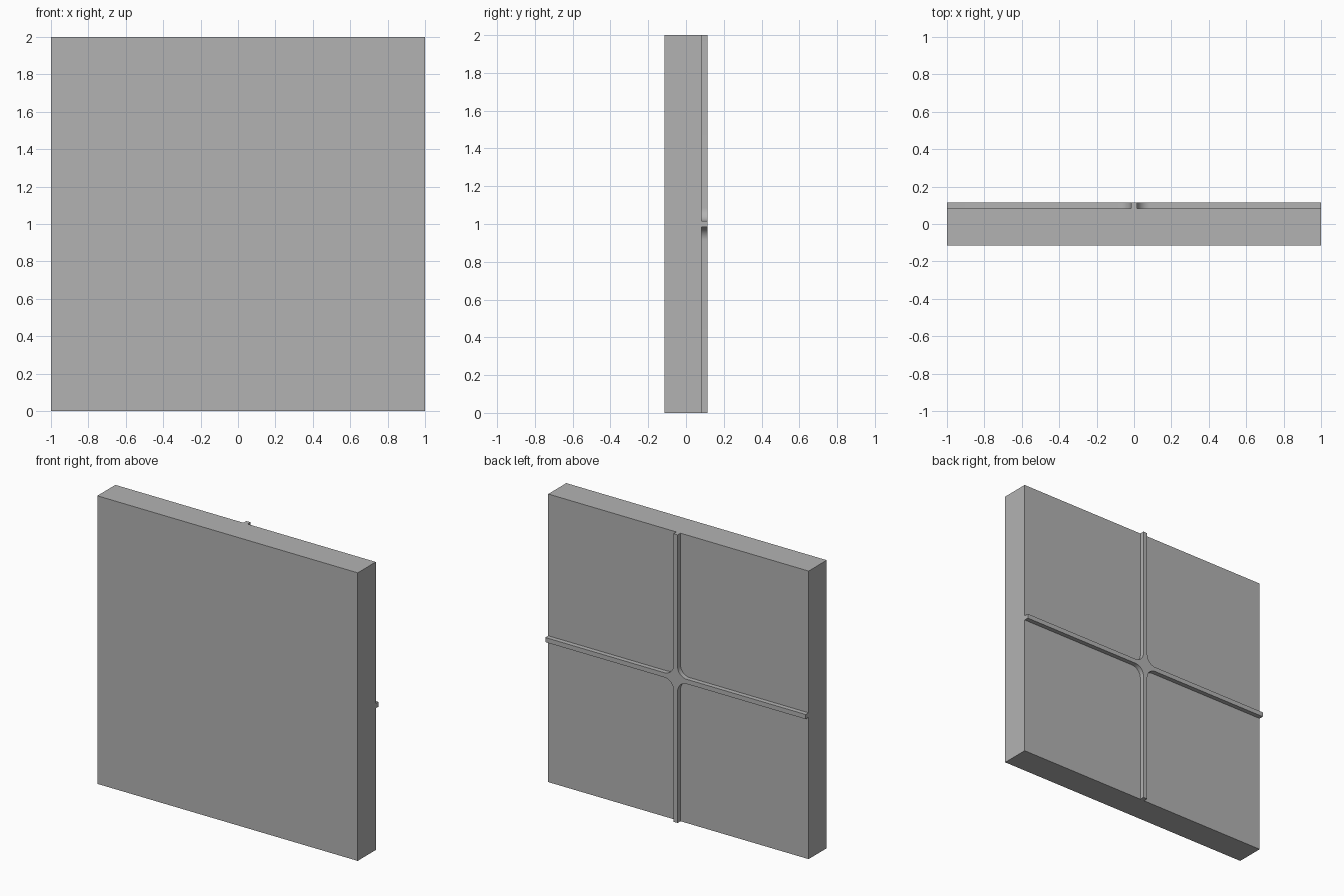
import bpy, bmesh
from math import sin, cos, pi, radians
from mathutils import Matrix, Vector

cube = bpy.data.objects.get("Cube")
if cube:
    bpy.data.objects.remove(cube, do_unlink=True)

FRONT, BACK, RIB_BACK = -0.115, 0.083, 0.115
RIB_HALF, FILLET = 0.016, 0.07

grey = bpy.data.materials.new("plain grey")
grey.use_nodes = True
colour = (0.45, 0.45, 0.45, 1)
grey.diffuse_color = colour
grey.node_tree.nodes["Principled BSDF"].inputs["Base Color"].default_value = colour


def extrude_outline(name, outline, y0, y1):
    """Extrude an outline in the xz plane, centred at z = 1, from y0 to y1."""
    bm = bmesh.new()
    face = bm.faces.new([bm.verts.new((p.x, y0, p.y + 1)) for p in outline])
    ext = bmesh.ops.extrude_face_region(bm, geom=[face], use_keep_orig=True)
    verts = [g for g in ext["geom"] if isinstance(g, bmesh.types.BMVert)]
    bmesh.ops.translate(bm, verts=verts, vec=(0, y1 - y0, 0))
    bmesh.ops.recalc_face_normals(bm, faces=bm.faces)
    mesh = bpy.data.meshes.new(name)
    bm.to_mesh(mesh)
    bm.free()
    mesh.materials.append(grey)
    obj = bpy.data.objects.new(name, mesh)
    bpy.context.collection.objects.link(obj)
    return obj


# Square slab
square = [Vector(p) for p in ((-1, -1), (1, -1), (1, 1), (-1, 1))]
extrude_outline("panel", square, FRONT, BACK)

# Cross rib on the back: one filleted corner, turned four times
steps = 12
centre = RIB_HALF + FILLET
corner = [Vector((1, RIB_HALF))]
for i in range(steps + 1):
    a = -pi / 2 - pi / 2 * i / steps
    corner.append(Vector((centre + FILLET * cos(a), centre + FILLET * sin(a))))
corner.append(Vector((RIB_HALF, 1)))
cross = [Matrix.Rotation(q * pi / 2, 2) @ p for q in range(4) for p in corner]
rib = extrude_outline("cross_rib", cross, BACK, RIB_BACK)

# Smooth fillets with sharp edges kept
bpy.ops.object.select_all(action="DESELECT")
rib.select_set(True)
bpy.context.view_layer.objects.active = rib
bpy.ops.object.shade_smooth_by_angle(angle=radians(30))
